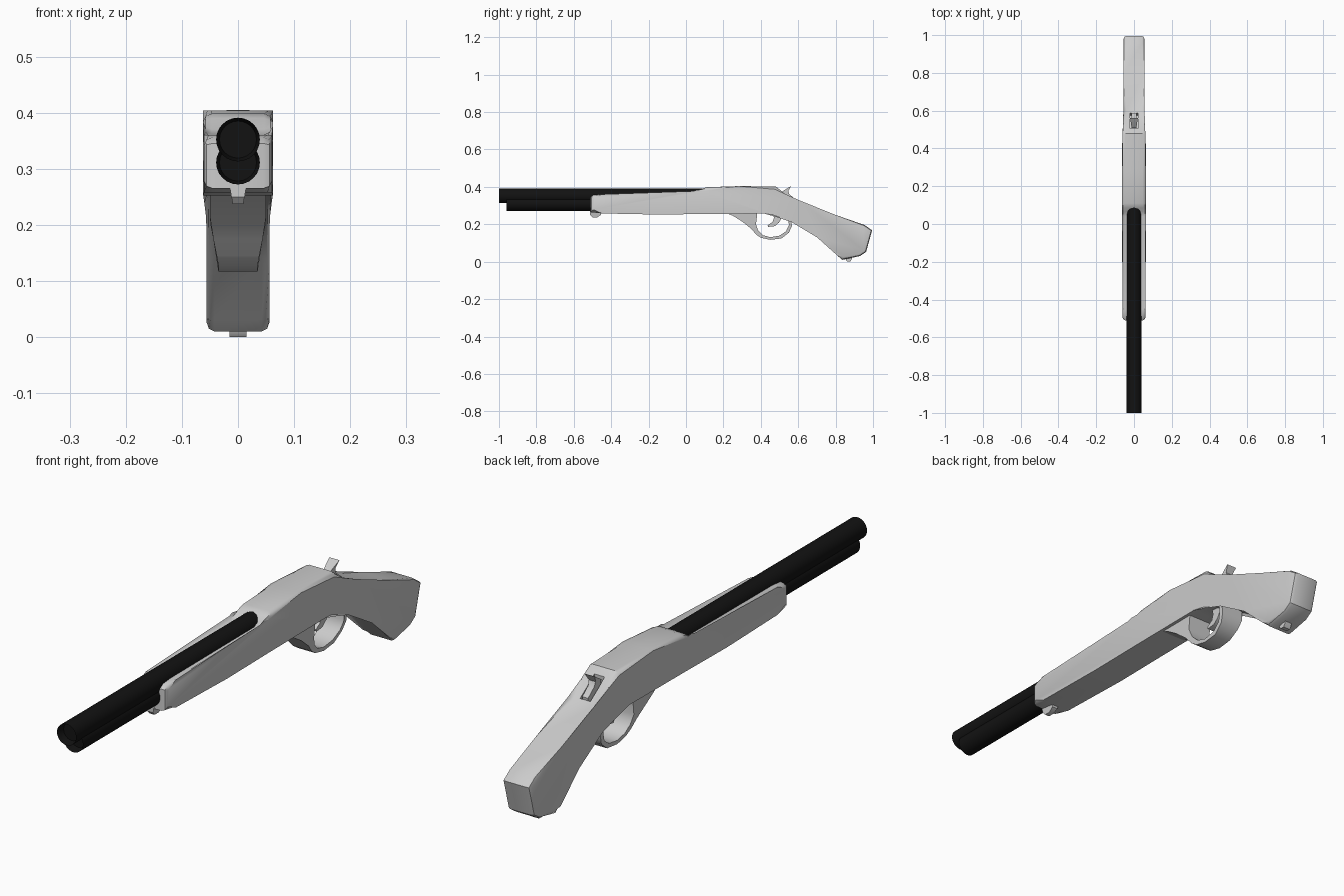
import bpy, bmesh, math
from mathutils import Matrix, Vector

if "Cube" in bpy.data.objects:
    bpy.data.objects.remove(bpy.data.objects["Cube"])


def finish(name, bm, angle=35):
    bmesh.ops.recalc_face_normals(bm, faces=bm.faces)
    mesh = bpy.data.meshes.new(name)
    bm.to_mesh(mesh)
    bm.free()
    ob = bpy.data.objects.new(name, mesh)
    bpy.context.collection.objects.link(ob)
    shade(ob, angle)
    return ob


def shade(ob, angle=35):
    bpy.ops.object.select_all(action='DESELECT')
    bpy.context.view_layer.objects.active = ob
    ob.select_set(True)
    bpy.ops.object.shade_smooth_by_angle(angle=math.radians(angle))


def profile(name, pts, width, chamfer=0.0, segments=1):
    """Extrude a (y, z) outline across x; width(y, z) gives the half width."""
    bm = bmesh.new()
    rings = [[bm.verts.new((s, y, z)) for y, z in pts] for s in (-0.06, 0.06)]
    caps = [bm.faces.new(r) for r in rings]
    n = len(pts)
    for i in range(n):
        j = (i + 1) % n
        bm.faces.new((rings[0][i], rings[0][j], rings[1][j], rings[1][i]))
    if chamfer:
        edges = {e for f in caps for e in f.edges}
        bmesh.ops.bevel(bm, geom=list(edges), offset=chamfer, segments=segments,
                        profile=0.5, affect='EDGES')
    for v in bm.verts:
        v.co.x *= width(v.co.y, v.co.z) / 0.06
    return finish(name, bm)


def barrel(name, y0, y1, z, r, mat):
    bm = bmesh.new()
    m = Matrix.Translation((0, (y0 + y1) / 2, z)) @ Matrix.Rotation(math.pi / 2, 4, 'X')
    bmesh.ops.create_cone(bm, cap_ends=True, segments=24, radius1=r, radius2=r,
                          depth=y1 - y0, matrix=m)
    # Bored muzzle
    muzzle = min(bm.faces, key=lambda f: f.calc_center_median().y)
    bmesh.ops.inset_region(bm, faces=[muzzle], thickness=0.006)
    bmesh.ops.translate(bm, verts=muzzle.verts, vec=Vector((0, 0.03, 0)))
    ob = finish(name, bm)
    ob.data.materials.append(mat)
    return ob


black = bpy.data.materials.new("black_metal")
black.diffuse_color = (0.006, 0.006, 0.006, 1)
black.use_nodes = True
black.node_tree.nodes["Principled BSDF"].inputs["Base Color"].default_value = black.diffuse_color

# Barrel and magazine tube
barrel("upper_barrel", -1.0, 0.2, 0.352, 0.039, black)
barrel("lower_tube", -0.96, 0.2, 0.311, 0.039, black)


# Forend, receiver and stock as one shaped body
def body_width(y, z):
    t = min(max((y - 0.42) / 0.16, 0), 1)
    return 0.0625 - 0.0065 * t - (0.002 if y < -0.4 else 0)


outline = [(-0.51, 0.345), (-0.495, 0.356), (-0.45, 0.36), (0.04, 0.362),
           (0.065, 0.37), (0.085, 0.39), (0.11, 0.398), (0.28, 0.404), (0.48, 0.402),
           (0.53, 0.362), (0.60, 0.314), (0.80, 0.25), (0.955, 0.196), (0.995, 0.168),
           (0.963, 0.052), (0.93, 0.03), (0.835, 0.01), (0.81, 0.032),
           (0.71, 0.142), (0.57, 0.226), (0.49, 0.252), (0.42, 0.257), (0.10, 0.255),
           (-0.15, 0.252), (-0.45, 0.258), (-0.51, 0.265)]
body = profile("body_and_stock", outline, body_width, 0.015, 2)

# Hammer slot cut in the rear slope
cutter = profile("hammer_slot_cutter",
                 [(0.505, 0.44), (0.505, 0.345), (0.575, 0.305), (0.60, 0.34), (0.60, 0.44)],
                 lambda y, z: 0.021)
cutter.hide_render = True
cutter.hide_set(True)
cut = body.modifiers.new("slot", 'BOOLEAN')
cut.object = cutter
cut.operation = 'DIFFERENCE'
bpy.context.view_layer.objects.active = body
bpy.ops.object.modifier_apply(modifier=cut.name)
bpy.data.objects.remove(cutter)
shade(body)

# Hammer with a flared spur
profile("hammer",
        [(0.515, 0.32), (0.512, 0.372), (0.525, 0.382), (0.562, 0.405), (0.547, 0.378),
         (0.553, 0.36), (0.588, 0.332), (0.585, 0.30)],
        lambda y, z: 0.012 + max(0, z - 0.37) * 0.25)

# Wide trigger guard: front wedge and strap
profile("trigger_guard",
        [(0.21, 0.262), (0.25, 0.246), (0.30, 0.215), (0.35, 0.175), (0.375, 0.145),
         (0.40, 0.128), (0.45, 0.117), (0.51, 0.124), (0.55, 0.155), (0.566, 0.19),
         (0.562, 0.245), (0.546, 0.25), (0.550, 0.195), (0.535, 0.163), (0.50, 0.139),
         (0.45, 0.131), (0.41, 0.142), (0.385, 0.167), (0.374, 0.20), (0.382, 0.265)],
        lambda y, z: min(0.05, 0.035 + max(0, z - 0.13) * 0.2))

# Curved trigger
profile("trigger",
        [(0.462, 0.27), (0.47, 0.235), (0.463, 0.212), (0.436, 0.195), (0.44, 0.186),
         (0.475, 0.19), (0.498, 0.21), (0.512, 0.235), (0.51, 0.265)],
        lambda y, z: 0.013)

# Lug under the forend and stud under the butt
profile("forend_lug",
        [(-0.512, 0.275), (-0.512, 0.25), (-0.50, 0.237), (-0.475, 0.237),
         (-0.455, 0.25), (-0.45, 0.275)],
        lambda y, z: 0.009 + max(0, z - 0.235) * 0.18)
profile("butt_stud",
        [(0.85, 0.03), (0.855, 0.008), (0.862, 0.0), (0.878, 0.0), (0.885, 0.01), (0.89, 0.03)],
        lambda y, z: 0.015)
